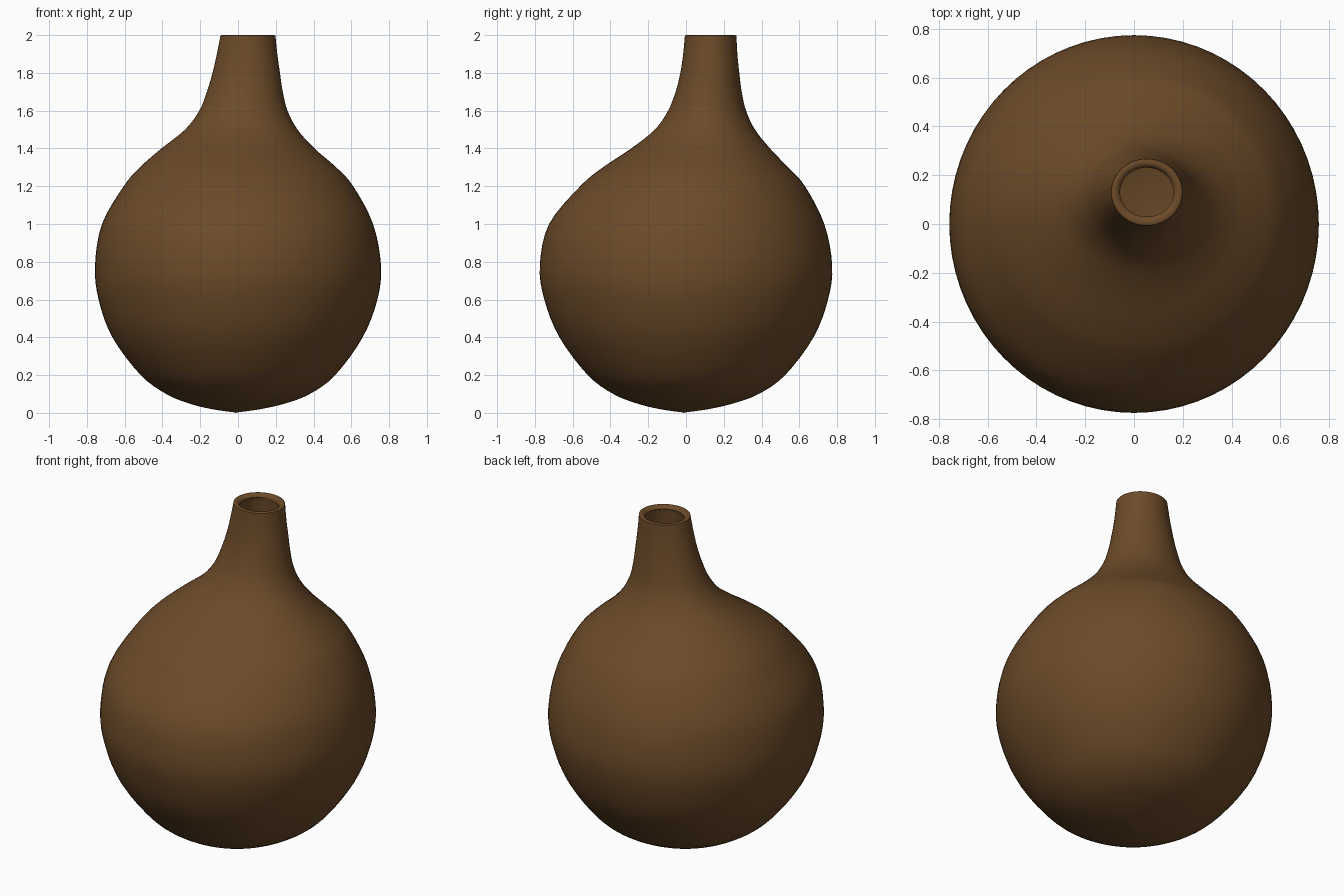
import bpy, bmesh, math

if "Cube" in bpy.data.objects:
    bpy.data.objects.remove(bpy.data.objects["Cube"])

SEG, SUB, WALL = 72, 4, 0.036

# Sections of the gourd: z, x left, x right, y front, y back
rows = [
    (0.003, -0.02, 0.00, -0.02, 0.00),
    (0.02, -0.14, 0.12, -0.14, 0.12),
    (0.05, -0.26, 0.25, -0.26, 0.25),
    (0.10, -0.38, 0.38, -0.385, 0.385),
    (0.20, -0.515, 0.515, -0.52, 0.525),
    (0.40, -0.665, 0.66, -0.67, 0.675),
    (0.60, -0.738, 0.738, -0.75, 0.752),
    (0.78, -0.757, 0.757, -0.774, 0.774),
    (1.00, -0.72, 0.715, -0.725, 0.732),
    (1.20, -0.605, 0.61, -0.56, 0.63),
    (1.30, -0.52, 0.52, -0.44, 0.54),
    (1.40, -0.405, 0.405, -0.29, 0.445),
    (1.50, -0.28, 0.315, -0.165, 0.365),
    (1.60, -0.205, 0.262, -0.095, 0.318),
    (1.70, -0.165, 0.237, -0.055, 0.295),
    (1.80, -0.135, 0.222, -0.030, 0.282),
    (1.90, -0.112, 0.208, -0.015, 0.272),
    (1.997, -0.093, 0.198, -0.006, 0.267),
]


def smooth(a, b, c, d, t):
    """Catmull-Rom between b and c."""
    return tuple(0.5 * (2*q + (r - p)*t + (2*p - 5*q + 4*r - s)*t*t
                        + (3*q - p - 3*r + s)*t**3)
                 for p, q, r, s in zip(a, b, c, d))


def inset(row, d, dz=0.0):
    z, xl, xr, yf, yb = row
    return (z + dz, xl + d, xr - d, yf + d, yb - d)


# Outer skin
outer = []
for i in range(len(rows) - 1):
    a, d = rows[max(i - 1, 0)], rows[min(i + 2, len(rows) - 1)]
    outer += [smooth(a, rows[i], rows[i + 1], d, k / SUB) for k in range(SUB)]
outer.append(rows[-1])

# Softened rim around the mouth
top = rows[-1]
rim = [inset(top, 0.008, 0.003), inset(top, 0.018, 0.003),
       inset(top, 0.028, -0.002), inset(top, WALL, -0.014)]

# Hollow inside, following the outer skin
inner = [inset(r, WALL, 0.04 * max(0, 1 - r[0] / 0.8))
         for r in reversed(outer[:-1]) if r[2] - r[1] > 0.15]

bm = bmesh.new()
loops = []
for z, xl, xr, yf, yb in outer + rim + inner:
    cx, cy, rx, ry = (xl + xr) / 2, (yf + yb) / 2, (xr - xl) / 2, (yb - yf) / 2
    loops.append([bm.verts.new((cx + rx * math.cos(2 * math.pi * k / SEG),
                                cy + ry * math.sin(2 * math.pi * k / SEG), z))
                  for k in range(SEG)])
for lo, hi in zip(loops, loops[1:]):
    for k in range(SEG):
        n = (k + 1) % SEG
        bm.faces.new((lo[k], lo[n], hi[n], hi[k]))

# Close the bottom tip and the inside floor
tip = bm.verts.new((-0.01, -0.01, 0))
floor = bm.verts.new((-0.01, -0.01, 0.045))
for k in range(SEG):
    n = (k + 1) % SEG
    bm.faces.new((tip, loops[0][n], loops[0][k]))
    bm.faces.new((floor, loops[-1][k], loops[-1][n]))
bmesh.ops.recalc_face_normals(bm, faces=bm.faces)

mesh = bpy.data.meshes.new("gourd_bottle")
bm.to_mesh(mesh)
bm.free()
gourd = bpy.data.objects.new("gourd_bottle", mesh)
bpy.context.collection.objects.link(gourd)

# Brown gourd skin
mat = bpy.data.materials.new("brown_skin")
mat.diffuse_color = (0.15, 0.07, 0.022, 1)
mat.use_nodes = True
mat.node_tree.nodes["Principled BSDF"].inputs["Base Color"].default_value = mat.diffuse_color
mesh.materials.append(mat)

bpy.context.view_layer.objects.active = gourd
gourd.select_set(True)
bpy.ops.object.shade_smooth_by_angle(angle=math.radians(50))
